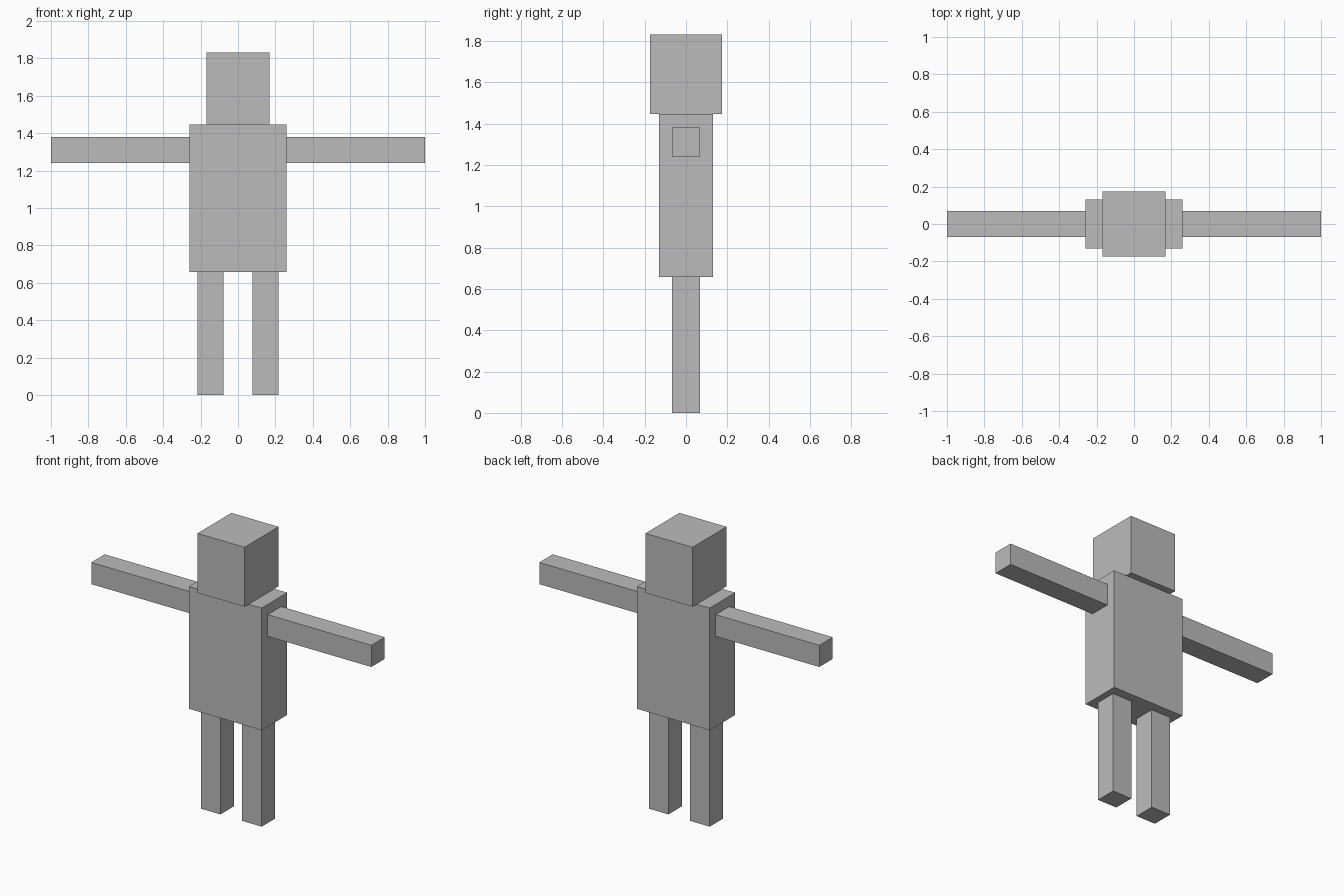
import bpy

if "Cube" in bpy.data.objects:
    bpy.data.objects.remove(bpy.data.objects["Cube"])

grey = bpy.data.materials.new("plain grey")
grey.diffuse_color = (0.5, 0.5, 0.5, 1)
grey.use_nodes = True
grey.node_tree.nodes["Principled BSDF"].inputs["Base Color"].default_value = grey.diffuse_color


def box(name, x0, x1, depth, z0, z1):
    """Box spanning x0..x1 and z0..z1, centred on y = 0."""
    bpy.ops.mesh.primitive_cube_add(size=1, location=((x0 + x1) / 2, 0, (z0 + z1) / 2))
    ob = bpy.context.object
    ob.name = name
    ob.scale = (x1 - x0, depth, z1 - z0)
    bpy.ops.object.transform_apply(location=False, rotation=False, scale=True)
    ob.data.materials.append(grey)
    return ob


# Head and torso
box("head", -0.168, 0.168, 0.346, 1.446, 1.83)
box("torso", -0.26, 0.26, 0.26, 0.657, 1.446)

# Arms and legs on both sides
for side, s in (("left", 1), ("right", -1)):
    box(side + "_arm", *sorted((s * 0.26, s * 1.0)), 0.137, 1.24, 1.38)
    box(side + "_leg", *sorted((s * 0.078, s * 0.217)), 0.137, 0, 0.657)
